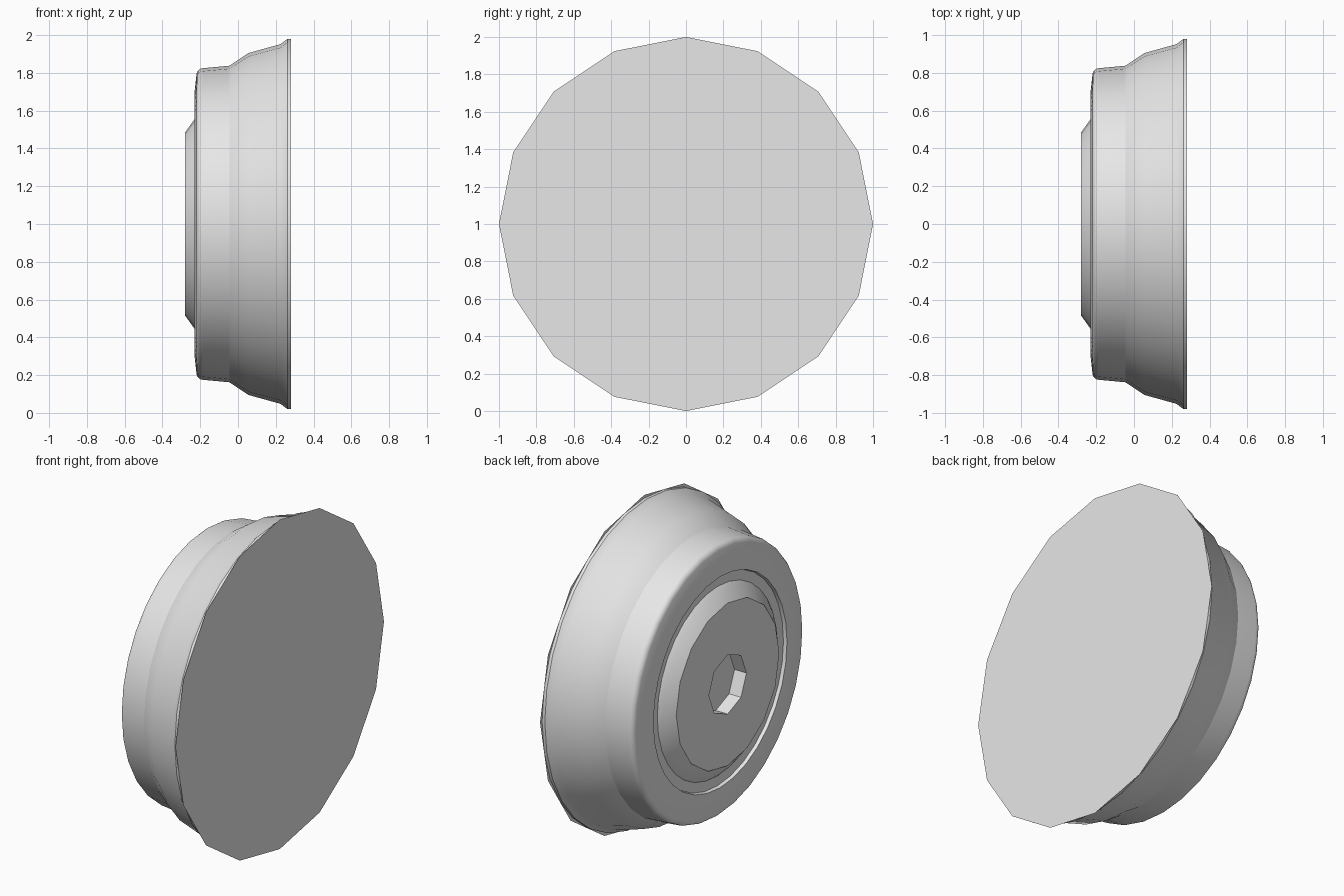
import bpy, bmesh, math
from mathutils import Vector

cube = bpy.data.objects.get("Cube")
if cube:
    bpy.data.objects.remove(cube, do_unlink=True)

grey = bpy.data.materials.new("plain light grey")
grey.use_nodes = True
COLOUR = (0.8, 0.8, 0.8, 1)
grey.diffuse_color = COLOUR
grey.node_tree.nodes["Principled BSDF"].inputs["Base Color"].default_value = COLOUR

CENTRE_Z = 1.0


def finish(name, bm, smooth=False):
    """Turn the bmesh into a coloured object on the common axis."""
    mesh = bpy.data.meshes.new(name)
    bm.to_mesh(mesh)
    bm.free()
    mesh.materials.append(grey)
    obj = bpy.data.objects.new(name, mesh)
    obj.location.z = CENTRE_Z
    bpy.context.collection.objects.link(obj)
    if smooth:
        bpy.ops.object.select_all(action='DESELECT')
        obj.select_set(True)
        bpy.context.view_layer.objects.active = obj
        bpy.ops.object.shade_smooth_by_angle(angle=math.radians(24))
    return obj


def ring(bm, x, radius, sides):
    """Polygon of vertices around the x axis, with a corner at the top."""
    turn = 2 * math.pi / sides
    return [bm.verts.new((x, radius * math.cos(i * turn), radius * math.sin(i * turn)))
            for i in range(sides)]


def lathe(name, profile, sides, smooth=False):
    """Skin (x, radius) points, listed from +x to -x, facing outwards."""
    bm = bmesh.new()
    rings = [ring(bm, x, r, sides) for x, r in profile]
    for a, b in zip(rings, rings[1:]):
        for i in range(sides):
            j = (i + 1) % sides
            bm.faces.new((a[i], a[j], b[j], b[i]))
    return finish(name, bm, smooth)


def disc(name, x, radius, sides, facing, hole=None):
    """Flat polygon across the x axis, optionally with a polygonal hole."""
    bm = bmesh.new()
    loops = [ring(bm, x, radius, sides)]
    if hole:
        loops.append(ring(bm, x, *hole))
        edges = [bm.edges.new((v, loop[(i + 1) % len(loop)]))
                 for loop in loops for i, v in enumerate(loop)]
        bmesh.ops.triangle_fill(bm, edges=edges, use_dissolve=False,
                                use_beauty=True, normal=Vector((facing, 0, 0)))
    else:
        bm.faces.new(loops[0])
    bm.normal_update()
    for face in bm.faces:
        if face.normal.x * facing < 0:
            face.normal_flip()
    return finish(name, bm)


# Stepped round body with a rounded shoulder and a shallow face groove
shoulder = [(-0.185 - 0.035 * math.sin(a), 0.79 + 0.035 * math.cos(a))
            for a in (math.radians(16 * i) for i in range(6))]
body = [(0.28, 0.98), (0.262, 0.98), (0.225, 0.952), (0.055, 0.905), (-0.045, 0.838)]
body += shoulder + [(-0.23, 0.70), (-0.23, 0.64), (-0.21, 0.635), (-0.21, 0.56)]
lathe("stepped_body", body, 32, smooth=True)

# Tapered hub
lathe("hub", [(-0.21, 0.575), (-0.23, 0.555), (-0.28, 0.485)], 32, smooth=True)

# Flat end plates
disc("large_end_plate", 0.28, 1.0, 16, 1)
disc("hub_end_plate", -0.28, 0.494, 16, -1, hole=(0.18, 8))

# Eight-sided socket in the hub
lathe("socket_wall", [(-0.28, 0.18), (-0.20, 0.18)], 8)
disc("socket_floor", -0.20, 0.18, 8, -1)

# Turn the socket wall to face its axis
socket = bpy.data.objects["socket_wall"].data
socket.flip_normals()
